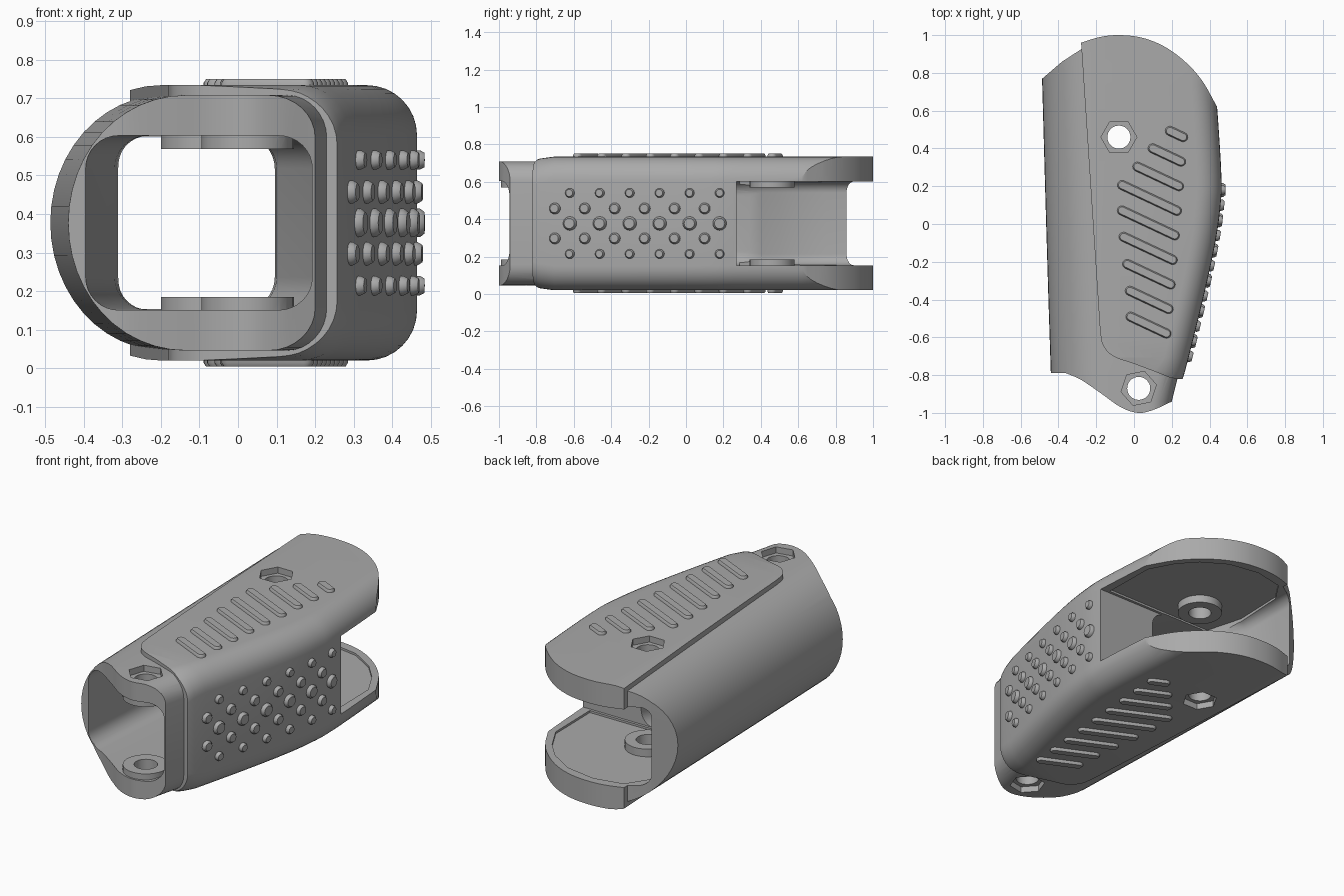
import bpy, bmesh, math
from mathutils import Vector, Matrix

if "Cube" in bpy.data.objects:
    bpy.data.objects.remove(bpy.data.objects["Cube"])

MID = 0.377  # height of the horizontal symmetry plane

grey = bpy.data.materials.new("plain_grey")
grey.use_nodes = True
COLOUR = (0.4, 0.4, 0.4, 1)
grey.diffuse_color = COLOUR
grey.node_tree.nodes["Principled BSDF"].inputs["Base Color"].default_value = COLOUR


def make(name, bm):
    bmesh.ops.recalc_face_normals(bm, faces=bm.faces)
    mesh = bpy.data.meshes.new(name)
    bm.to_mesh(mesh)
    bm.free()
    mesh.materials.append(grey)
    ob = bpy.data.objects.new(name, mesh)
    bpy.context.collection.objects.link(ob)
    return ob


def loft(name, rings):
    """Skin closed rings of equal length and cap both ends."""
    bm = bmesh.new()
    rows = [[bm.verts.new(p) for p in ring] for ring in rings]
    n = len(rows[0])
    for a, b in zip(rows, rows[1:]):
        for i in range(n):
            j = (i + 1) % n
            bm.faces.new((a[i], a[j], b[j], b[i]))
    bm.faces.new(rows[0])
    bm.faces.new(rows[-1])
    return make(name, bm)


def prism(name, outline, z0, z1):
    return loft(name, [[(x, y, z) for x, y in outline] for z in (z0, z1)])


def disc(name, x, y, z0, z1, r, sides=32, turn=0.0):
    pts = [(x + r * math.cos(turn + math.tau * i / sides),
            y + r * math.sin(turn + math.tau * i / sides)) for i in range(sides)]
    return prism(name, pts, z0, z1)


def spline(pts, steps=5):
    """Smooth open path through the points."""
    v = [Vector(p) for p in pts]
    v = [2 * v[0] - v[1]] + v + [2 * v[-1] - v[-2]]
    out = []
    for a, b, c, d in zip(v, v[1:], v[2:], v[3:]):
        for k in range(steps):
            t = k / steps
            out.append(0.5 * (2 * b + (c - a) * t + (2 * a - 5 * b + 4 * c - d) * t * t
                              + (3 * b - a - 3 * c + d) * t ** 3))
    return [tuple(p) for p in out + [v[-2]]]


def section(y, left, right, half, a, r):
    """Cross-section: elliptic on the left (depth a), rounded corners r on the right."""
    pts = []
    for i in range(25):
        t = math.pi * (0.5 + i / 24)
        pts.append((left + a + a * math.cos(t), y, MID + half * math.sin(t)))
    for s in (-1, 1):
        for i in range(9):
            t = math.pi / 2 * (i / 8 - 1 if s < 0 else i / 8)
            pts.append((right - r + r * math.cos(t), y, MID + s * (half - r) + r * math.sin(t)))
    return pts


def box_section(y, left, right, half, r):
    """Rounded rectangle for the hollow interior."""
    pts = []
    for cx, cz, start in ((left + r, half - r, 1), (left + r, r - half, 2),
                          (right - r, r - half, 3), (right - r, half - r, 0)):
        for i in range(9):
            t = math.pi / 2 * (start + i / 8)
            pts.append((cx + r * math.cos(t), y, MID + cz + r * math.sin(t)))
    return pts


def combine(ob, other, op):
    mod = ob.modifiers.new(op, "BOOLEAN")
    mod.operation, mod.object, mod.solver = op, other, "EXACT"
    bpy.context.view_layer.objects.active = ob
    bpy.ops.object.modifier_apply(modifier=mod.name)
    bpy.data.objects.remove(other)


def smooth(ob, angle=28):
    bpy.ops.object.select_all(action="DESELECT")
    ob.select_set(True)
    bpy.context.view_layer.objects.active = ob
    bpy.ops.object.shade_smooth_by_angle(angle=math.radians(angle))


# Inner shell, trimmed to its plan outline
shell = loft("finger_shell", [section(y, l, r, 0.331, 0.3, 0.11) for y, l, r in (
    (-1.1, -0.43, 0.17), (-0.94, -0.435, 0.2), (-0.8, -0.44, 0.235), (-0.4, -0.453, 0.32),
    (0.1, -0.468, 0.40), (1.1, -0.496, 0.40))])
shell_front = spline([(-0.36, -0.79), (-0.28, -0.825), (-0.17, -0.9), (-0.07, -0.97),
                      (0.02, -1.0), (0.1, -0.985), (0.2, -0.94)])
shell_back = [(0.6, 0.2), (0.3, 0.78), (0.1, 0.93), (-0.1, 0.97), (-0.28, 0.925),
              (-0.38, 0.86), (-0.485, 0.77), (-0.6, 0.66)]
combine(shell, prism("trim", [(-0.6, -0.79)] + shell_front + [(0.6, -0.9)] + shell_back, -1, 2),
        "INTERSECT")

# Raised grip sleeve, trimmed to its plan outline
side = spline([(-0.84, 0.245), (-0.78, 0.27), (-0.4, 0.365), (-0.1, 0.43), (0.1, 0.458),
               (0.25, 0.463), (0.62, 0.44), (1.1, 0.40)], 4)
sleeve = loft("sleeve", [section(y, -0.5, r, 0.357 - 0.027 * min(1, max(0, (-0.75 - y) / 0.08)),
                                 0.3, 0.13) for y, r in side])
sleeve_front = spline([(-0.18, -0.56), (-0.165, -0.64), (-0.11, -0.7), (0, -0.74),
                       (0.12, -0.785), (0.2, -0.815), (0.3, -0.825)])
sleeve_back = spline([(0.44, 0.62), (0.36, 0.76), (0.27, 0.86), (0.16, 0.94), (0.04, 0.987),
                      (-0.08, 1.0), (-0.18, 0.99), (-0.28, 0.96)])
combine(sleeve, prism("trim", sleeve_front + [(0.6, -0.8), (0.6, 0.3)] + sleeve_back, -1, 2),
        "INTERSECT")
combine(shell, sleeve, "UNION")

# Hollow: front tunnel, rear pocket open on one side, shallow recess in the lugs
tunnel = loft("tunnel", [box_section(y, l, r, 0.226, 0.085) for y, l, r in (
    (-1.2, -0.41, 0.18), (-0.79, -0.395, 0.2), (0.0, -0.34, 0.2), (0.2, -0.32, 0.1),
    (0.35, -0.31, 0.09))])
pocket = loft("pocket", [box_section(y, l, 0.8, 0.224, 0.06) for y, l in (
    (0.27, -0.3), (0.4, -0.32), (0.5, -0.375), (0.75, -0.382), (1.2, -0.384))])
recess = prism("recess", [(-0.28, 0.285), (0.41, 0.285), (0.405, 0.6), (0.33, 0.74), (0.24, 0.84),
                          (0.1, 0.925), (-0.08, 0.955), (-0.25, 0.92), (-0.33, 0.8),
                          (-0.34, 0.5)], MID - 0.236, MID + 0.236)
for cutter in (tunnel, pocket, recess):
    combine(shell, cutter, "DIFFERENCE")

# Hinges: inner bosses, hexagonal nut seats and pin holes
HINGES = (("rear", -0.08, 0.46, 0.0, 0.357), ("front", 0.025, -0.87, 0.2, 0.331))
for label, x, y, turn, top in HINGES:
    for s in (-1, 1):
        z0, z1 = sorted((MID + s * 0.192, MID + s * 0.27))
        combine(shell, disc("boss", x, y, z0, z1, 0.12), "UNION")
        z0, z1 = sorted((MID + s * (top - 0.035), MID + s * 0.6))
        combine(shell, disc("nut_seat", x, y, z0, z1, 0.095, 6, turn), "DIFFERENCE")
    combine(shell, disc("pin_hole", x, y, -1, 2, 0.061), "DIFFERENCE")
smooth(shell)


def rib(name, p, q, r, z, height):
    """Long rounded pad with a softened rim, raised from height z."""
    d = Vector(q) - Vector(p)
    ang = math.atan2(d.y, d.x)

    def ring(rad, zz):
        pts = []
        for c, base in ((q, -math.pi / 2), (p, math.pi / 2)):
            for i in range(9):
                t = ang + base + math.pi * i / 8
                pts.append((c[0] + rad * math.cos(t), c[1] + rad * math.sin(t), zz))
        return pts
    return loft(name, [ring(r, z), ring(r, z + height * 0.7), ring(r * 0.75, z + height)])


# Slanted grip ribs on the top and underside
for i, run in enumerate((0.07, 0.15, 0.22, 0.29, 0.28, 0.26, 0.23, 0.205, 0.19)):
    x, y = 0.28 - 0.011 * i - 0.02, 0.46 - 0.13 * i
    ends = ((x - run, y + 0.47 * run), (x, y))
    for label, z, h in (("top", MID + 0.34, 0.033), ("bottom", MID - 0.34, -0.033)):
        smooth(rib(f"{label}_rib_{i + 1}", *ends, 0.025, z, h), 50)


def side_at(y):
    """Sleeve side position and outward direction at a given y."""
    for (y0, x0), (y1, x1) in zip(side, side[1:]):
        if y0 <= y <= y1:
            return x0 + (x1 - x0) * (y - y0) / (y1 - y0), Vector((y1 - y0, x0 - x1, 0)).normalized()


# Round grip studs on the side
for row, (dz, y0, r) in enumerate(((-0.163, -0.62, 0.025), (-0.08, -0.7, 0.03), (0, -0.62, 0.037),
                                   (0.08, -0.7, 0.03), (0.163, -0.62, 0.025))):
    for k in range(6):
        y = y0 + 0.16 * k
        x, normal = side_at(y)
        stud = rib(f"stud_{row + 1}_{k + 1}", (0, 0), (1e-5, 0), r, -0.02, 0.04)
        turn = normal.to_track_quat("Z", "Y").to_matrix().to_4x4()
        stud.data.transform(Matrix.Translation((x, y, MID + dz)) @ turn)
        smooth(stud, 50)
